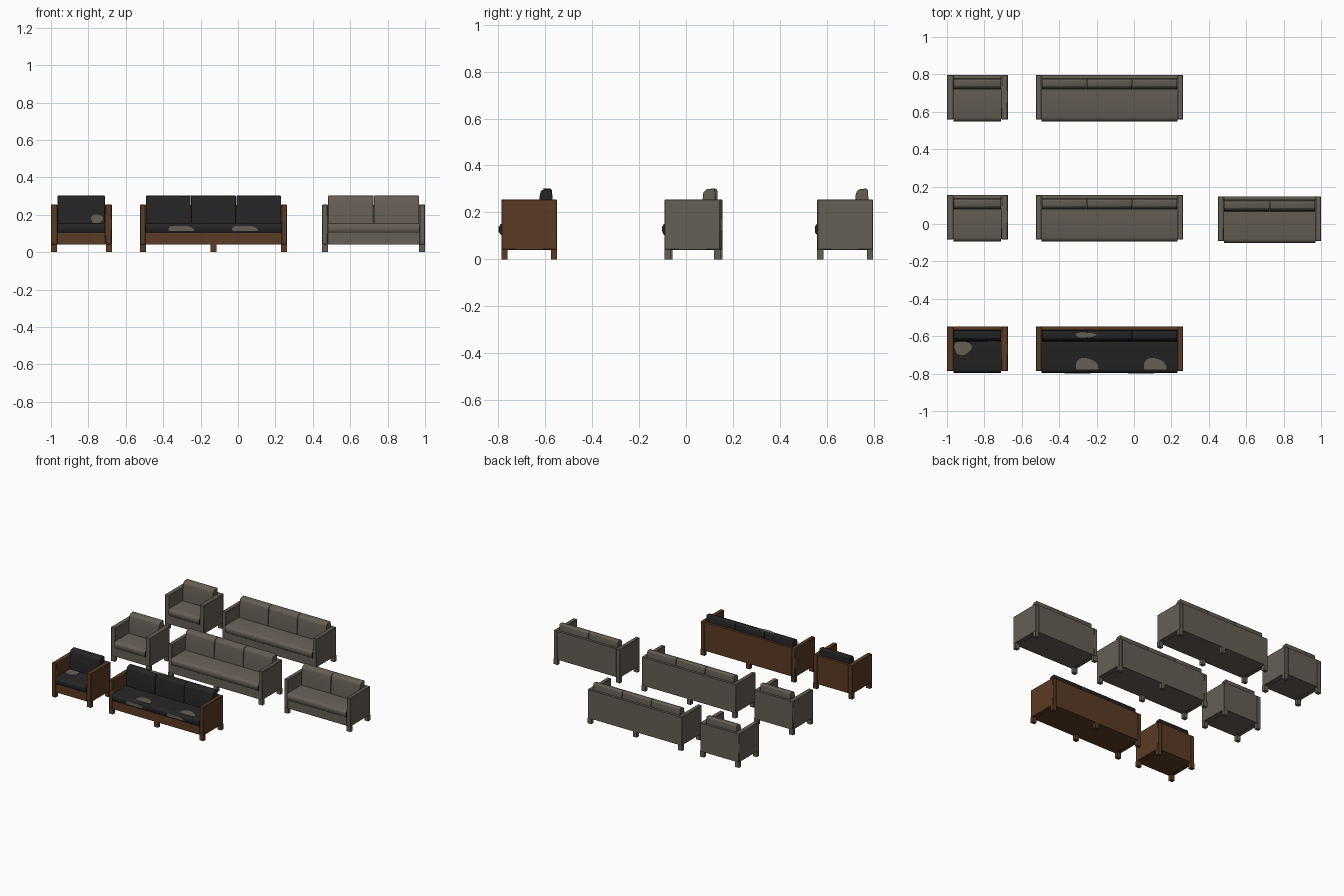
import bpy, bmesh, math
from mathutils import Vector

if "Cube" in bpy.data.objects:
    bpy.data.objects.remove(bpy.data.objects["Cube"])


def material(name, rgb):
    m = bpy.data.materials.new(name)
    m.diffuse_color = (*rgb, 1)
    m.use_nodes = True
    m.node_tree.nodes["Principled BSDF"].inputs["Base Color"].default_value = m.diffuse_color
    return m


GREY = material("warm grey fabric", (0.130, 0.113, 0.090))
BROWN = material("brown wood", (0.105, 0.043, 0.018))
BLACK = material("black leather", (0.018, 0.018, 0.019))


def finish(bm, name, mats, bevel=0.0, segments=1):
    bmesh.ops.recalc_face_normals(bm, faces=bm.faces)
    me = bpy.data.meshes.new(name)
    bm.to_mesh(me)
    bm.free()
    ob = bpy.data.objects.new(name, me)
    bpy.context.collection.objects.link(ob)
    for m in mats:
        me.materials.append(m)
    if bevel:
        b = ob.modifiers.new("soft edges", 'BEVEL')
        b.width, b.segments = bevel, segments
        b.limit_method = 'ANGLE'
    bpy.ops.object.select_all(action='DESELECT')
    ob.select_set(True)
    bpy.context.view_layer.objects.active = ob
    bpy.ops.object.shade_smooth_by_angle(angle=math.radians(50))
    return ob


def prism(name, pts, direction, mats, bevel=0.0, segments=1, ends=False):
    """Extrude a closed outline; ends=True gives the x-facing ends slot 1."""
    bm = bmesh.new()
    f = bm.faces.new([bm.verts.new(p) for p in pts])
    r = bmesh.ops.extrude_face_region(bm, geom=[f], use_keep_orig=True)
    bmesh.ops.translate(bm, vec=Vector(direction),
                        verts=[g for g in r["geom"] if isinstance(g, bmesh.types.BMVert)])
    bm.normal_update()
    if ends:
        for f in bm.faces:
            f.material_index = int(abs(f.normal.x) > 0.9)
    return finish(bm, name, mats, bevel, segments)


def box(name, x0, x1, y0, y1, z0, z1, mat, bevel=0.0):
    return prism(name, [(x0, y0, z0), (x1, y0, z0), (x1, y1, z0), (x0, y1, z0)],
                 (0, 0, z1 - z0), [mat], bevel)


def couch(label, x0, x1, back, cushions, frame, fabric, arm):
    front = back - 0.238
    a, b = x0 + arm, x1 - arm
    # frame: two arms, back panel and base
    box(label + "_left_arm", x0, a, front, back, 0.04, 0.255, frame, 0.003)
    box(label + "_right_arm", b, x1, front, back, 0.04, 0.255, frame, 0.003)
    box(label + "_back_panel", a, b, back - 0.018, back, 0.04, 0.253, frame)
    box(label + "_base", a, b, front, back - 0.018, 0.04, 0.102, frame)
    # legs
    legs = [x0, x1 - 0.032]
    if cushions == 3:
        legs.append((x0 + x1) / 2 - 0.016)
    for x in legs:
        for y in (front, back - 0.026):
            box(label + "_leg", x, x + 0.032, y, y + 0.026, 0, 0.042, frame)
    # seat cushion with a bulging front
    seat = [(back - 0.018, 0.1), (front + 0.002, 0.1), (front - 0.009, 0.114),
            (front - 0.01, 0.138), (front - 0.003, 0.150), (front + 0.012, 0.155),
            (back - 0.018, 0.155)]
    prism(label + "_seat", [(a, y, z) for y, z in seat], (b - a, 0, 0),
          [fabric, BLACK], ends=True)
    # back cushions
    prof = [(-0.018, 0.15), (-0.079, 0.15), (-0.074, 0.275), (-0.070, 0.288),
            (-0.060, 0.298), (-0.030, 0.302), (-0.022, 0.296), (-0.020, 0.26)]
    w = (b - a) / cushions
    for i in range(cushions):
        prism(label + "_back_cushion", [(a + i * w + 0.001, back + y, z) for y, z in prof],
              (w - 0.002, 0, 0), [fabric], 0.003, 2)


def blob(name, centre, ru, rv, axis, mat, top=9.0, low=-9.0):
    """Thin irregular patch facing an axis, v clipped to low..top."""
    pts = []
    for i in range(20):
        t = i * math.tau / 20
        k = 1 + 0.09 * math.sin(3 * t + 1)
        u, v = ru * k * math.cos(t), max(low, min(top, rv * k * math.sin(t)))
        c = Vector(centre)
        pts.append(c + (Vector((u, v, 0)) if axis == 'z' else Vector((u, 0, v))))
    d = (0, 0, 0.003) if axis == 'z' else (0, 0.003, 0)
    prism(name, pts, d, [mat])


# three rows of armchair + long sofa, the front row in brown and black
for row, back, frame, fabric in (("rear", 0.797, GREY, GREY), ("middle", 0.155, GREY, GREY),
                                 ("front", -0.549, BROWN, BLACK)):
    couch(row + "_armchair", -1.0, -0.675, back, 1, frame, fabric, 0.035)
    couch(row + "_sofa", -0.524, 0.262, back, 3, frame, fabric, 0.03)
# two-seat sofa on the right
couch("two_seat_sofa", 0.45, 1.0, 0.146, 2, GREY, GREY, 0.03)

# worn grey patches on the black seats
for x in (-0.255, 0.11):
    blob("seat_patch", (x, -0.774, 0.1535), 0.06, 0.06, 'z', GREY, low=-0.004)
for x in (-0.307, 0.033):
    blob("seat_front_patch", (x, -0.7985, 0.114), 0.068, 0.034, 'y', GREY, top=0.026, low=0.0)
blob("armchair_seat_patch", (-0.916, -0.662, 0.1535), 0.046, 0.038, 'z', GREY)
blob("sofa_back_patch", (-0.26, -0.594, 0.2995), 0.055, 0.014, 'z', GREY)
blob("armchair_back_patch", (-0.755, -0.628, 0.178), 0.032, 0.025, 'y', GREY)
